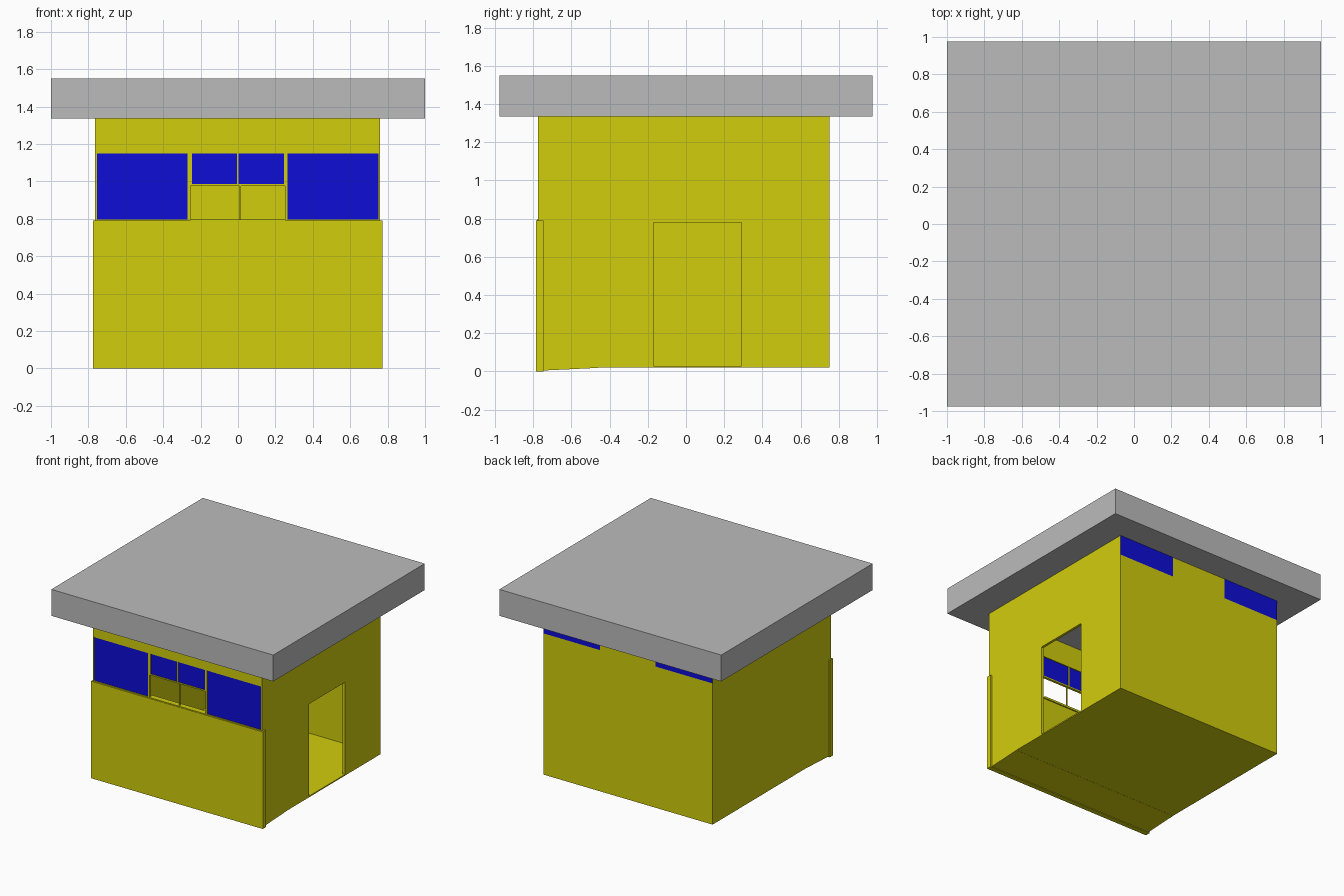
import bpy
import bmesh
from mathutils import Vector

cube = bpy.data.objects.get("Cube")
if cube:
    bpy.data.objects.remove(cube, do_unlink=True)


def material(name, rgb):
    m = bpy.data.materials.new(name)
    m.use_nodes = True
    m.diffuse_color = (*rgb, 1)
    bsdf = next(n for n in m.node_tree.nodes if n.type == 'BSDF_PRINCIPLED')
    bsdf.inputs["Base Color"].default_value = (*rgb, 1)
    bsdf.inputs["Roughness"].default_value = 0.8
    return m


YELLOW = material("yellow paint", (0.64, 0.61, 0.004))
BLUE = material("blue glass", (0.004, 0.004, 0.67))
GREY = material("grey roof", (0.5, 0.5, 0.5))


def finish(name, bm, mats):
    mesh = bpy.data.meshes.new(name)
    bm.to_mesh(mesh)
    bm.free()
    for m in mats:
        mesh.materials.append(m)
    obj = bpy.data.objects.new(name, mesh)
    bpy.context.collection.objects.link(obj)
    return obj


def box(name, lo, hi, mat):
    bm = bmesh.new()
    bmesh.ops.create_cube(bm, size=1)
    lo, hi = Vector(lo), Vector(hi)
    for v in bm.verts:
        v.co = (lo + hi) / 2 + v.co * (hi - lo)
    return finish(name, bm, [mat])


def wall(name, place, area, holes=(), glass=()):
    """Thin wall over area (u0, u1, v0, v1) with open holes and flush glass."""
    rects = [area, *holes, *glass]
    us = sorted({u for r in rects for u in r[:2]})
    vs = sorted({v for r in rects for v in r[2:]})
    bm = bmesh.new()
    grid = [[bm.verts.new(place(u, v)) for v in vs] for u in us]

    def inside(u, v, group):
        return any(r[0] < u < r[1] and r[2] < v < r[3] for r in group)

    for i in range(len(us) - 1):
        for j in range(len(vs) - 1):
            u, v = (us[i] + us[i + 1]) / 2, (vs[j] + vs[j + 1]) / 2
            if not inside(u, v, holes):
                f = bm.faces.new((grid[i][j], grid[i + 1][j],
                                  grid[i + 1][j + 1], grid[i][j + 1]))
                f.material_index = int(inside(u, v, glass))
    bmesh.ops.delete(bm, geom=[v for v in bm.verts if not v.link_faces], context='VERTS')
    obj = finish(name, bm, [YELLOW, BLUE])
    solid = obj.modifiers.new("thickness", 'SOLIDIFY')
    solid.thickness = T
    solid.offset = 0
    solid.material_offset_rim = -1
    return obj


# Hut extents and wall thickness
T = 0.02
X0, X1, Y0, Y1 = -0.765, 0.76, -0.775, 0.75
BASE, TOP = 0.02, 1.335

# Front wall with two large windows, two small ones and a serving hatch
windows = {
    "right_window": (-0.755, -0.27, 0.795, 1.15),
    "left_window": (0.265, 0.75, 0.795, 1.15),
    "right_small_window": (-0.245, -0.005, 0.985, 1.15),
    "left_small_window": (0.003, 0.245, 0.985, 1.15),
}
hatch = (-0.255, 0.25, 0.79, 0.975)
wall("front_wall", lambda u, v: (u, Y0 + T / 2, v), (X0, X1, BASE, TOP),
     holes=[*windows.values(), hatch])
for name, (a, b, c, d) in windows.items():
    box(name, (a, Y0 + 0.005, c), (b, Y0 + 0.013, d), BLUE)
box("hatch_divider", (0.008, Y0 + 0.005, hatch[2]), (0.016, Y0 + 0.013, hatch[3]), YELLOW)
box("hatch_sill", (hatch[0], Y0 - 0.006, 0.78), (hatch[1], Y0 + 0.04, 0.796), YELLOW)

# Back wall with high corner windows
wall("back_wall", lambda u, v: (u, Y1 - T / 2, v), (X0, X1, BASE, TOP),
     glass=[(X0, -0.25, 1.17, TOP), (0.25, X1, 1.17, TOP)])

# Side walls, with the doorway on the left side
side = (Y0 + T, Y1 - T, BASE, TOP)
wall("left_wall", lambda u, v: (X1 - T / 2, u, v), side, holes=[(-0.17, 0.29, 0.03, 0.78)])
wall("right_wall", lambda u, v: (X0 + T / 2, u, v), side)

# Floor and flat overhanging roof
box("floor", (X0 + T, Y0 + T, BASE), (X1 - T, Y1 - T, BASE + 0.01), YELLOW)
box("roof", (-1, -0.975, TOP), (1, 0.975, 1.55), GREY)

# Front cladding panel with a slim tapered lip running under the floor
box("front_panel", (-0.775, -0.785, 0), (0.773, -0.745, 0.79), YELLOW)
lip = box("panel_lip", (X0, -0.75, 0.005), (X1, -0.46, 0.022), YELLOW)
for v in lip.data.vertices:
    if v.co.y > -0.5 and v.co.z < 0.01:
        v.co.z = 0.019
